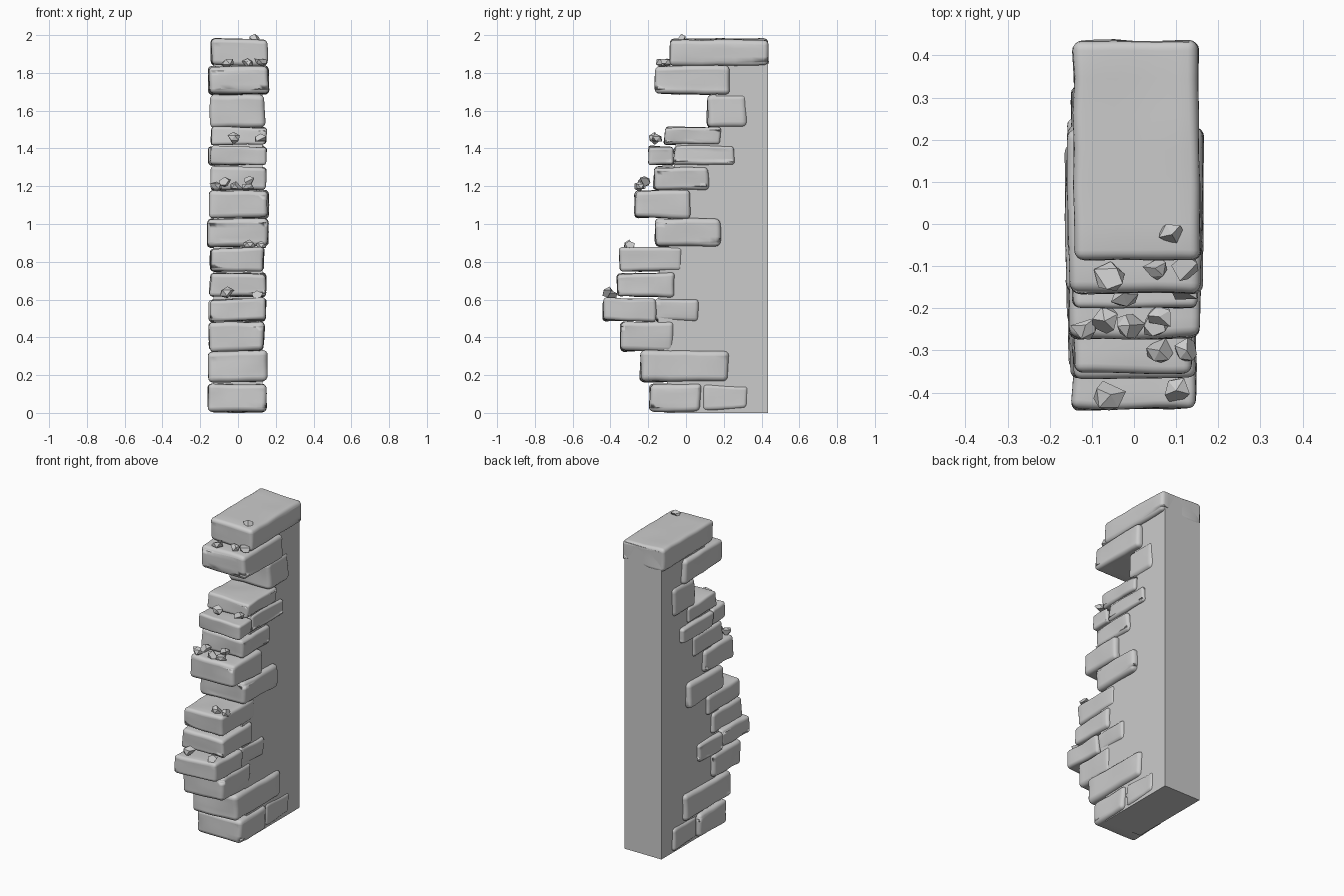
import bpy, bmesh, math, random
from mathutils import Vector, Matrix, noise

random.seed(7)
cube = bpy.data.objects.get("Cube")
if cube:
    bpy.data.objects.remove(cube, do_unlink=True)

stone = bpy.data.materials.new("grey stone")
stone.use_nodes = True
GREY = (0.6, 0.6, 0.6, 1)
stone.diffuse_color = GREY
stone.node_tree.nodes["Principled BSDF"].inputs["Base Color"].default_value = GREY


def finish(bm, name, smooth=False):
    bmesh.ops.recalc_face_normals(bm, faces=bm.faces)
    for f in bm.faces:
        f.smooth = smooth
    mesh = bpy.data.meshes.new(name)
    bm.to_mesh(mesh)
    bm.free()
    mesh.materials.append(stone)
    obj = bpy.data.objects.new(name, mesh)
    bpy.context.collection.objects.link(obj)
    return obj


def make_brick(name, y0, y1, z0, z1, half):
    """Worn block: gridded box, uneven corners, rounded edges, gentle lumps."""
    bm = bmesh.new()
    bmesh.ops.create_cube(bm, size=1)
    size = Vector((2 * half, y1 - y0, z1 - z0))
    centre = Vector((random.uniform(-0.006, 0.006), (y0 + y1) / 2, (z0 + z1) / 2))
    for v in bm.verts:
        v.co = Vector(a * b for a, b in zip(v.co, size))
        v.co -= Vector(math.copysign(random.uniform(0, 0.014), c) for c in v.co)
    bmesh.ops.subdivide_edges(bm, edges=bm.edges, cuts=5, use_grid_fill=True)
    rim = [e for e in bm.edges if e.calc_face_angle(0) > 0.8]
    bmesh.ops.bevel(bm, geom=rim, offset=0.026, segments=4, profile=0.5,
                    affect='EDGES', clamp_overlap=True)
    seed = Vector((random.random() * 50, 0, 0))
    for v in bm.verts:
        v.co += noise.noise_vector(v.co * 9 + seed) * 0.006
        v.co += centre
    finish(bm, name, True)


def make_chip(name, x, y, z, r):
    """Angular fragment: hull of a few random points."""
    bm = bmesh.new()
    bmesh.ops.create_icosphere(bm, subdivisions=1, radius=r)
    doomed = random.sample(list(bm.verts), 3)
    bmesh.ops.delete(bm, geom=doomed, context='VERTS')
    for v in bm.verts:
        v.co *= random.uniform(0.8, 1.2)
        v.co.z *= 0.8
    hull = bmesh.ops.convex_hull(bm, input=bm.verts)
    loose = [g for g in hull["geom_interior"] if isinstance(g, bmesh.types.BMVert)]
    bmesh.ops.delete(bm, geom=loose, context='VERTS')
    bmesh.ops.dissolve_limit(bm, angle_limit=0.45, verts=bm.verts, edges=bm.edges)
    turn = Matrix.Rotation(random.uniform(0, 6), 4, 'Z')
    bmesh.ops.transform(bm, matrix=Matrix.Translation((x, y, z)) @ turn, verts=bm.verts)
    finish(bm, name)


# Plain wall core with a ragged front edge hidden among the bricks
edge = [(-0.1, 0), (-0.1, 0.3), (-0.15, 0.4), (-0.14, 0.8), (-0.05, 0.95),
        (-0.08, 1.1), (-0.05, 1.48), (0.16, 1.5), (0.16, 1.7), (0, 1.74),
        (0, 1.9), (0.434, 1.965), (0.434, 0)]
bm = bmesh.new()
base = bm.faces.new([bm.verts.new((-0.13, y, z)) for y, z in edge])
side = bmesh.ops.extrude_face_region(bm, geom=[base])["geom"]
bmesh.ops.translate(bm, vec=(0.26, 0, 0),
                    verts=[g for g in side if isinstance(g, bmesh.types.BMVert)])
finish(bm, "wall_core")

# Bricks: back-to-front span, height span, half width
bricks = [
    (-0.2, 0.085, 0.005, 0.157, 0.162), (0.08, 0.33, 0.01, 0.155, 0.15),
    (-0.25, 0.23, 0.155, 0.333, 0.163), (-0.355, -0.06, 0.32, 0.485, 0.15),
    (-0.445, -0.16, 0.48, 0.61, 0.153), (-0.17, 0.077, 0.48, 0.61, 0.15),
    (-0.375, -0.06, 0.605, 0.745, 0.155), (-0.365, -0.012, 0.743, 0.88, 0.15),
    (-0.175, 0.195, 0.873, 1.033, 0.168), (-0.278, 0.028, 1.025, 1.182, 0.161),
    (-0.178, 0.128, 1.173, 1.308, 0.155), (-0.2, -0.062, 1.303, 1.418, 0.155),
    (-0.07, 0.255, 1.303, 1.418, 0.155), (-0.12, 0.188, 1.41, 1.517, 0.15),
    (0.108, 0.332, 1.505, 1.695, 0.148), (-0.17, 0.235, 1.68, 1.84, 0.166),
    (-0.088, 0.442, 1.83, 1.982, 0.153),
]
for i, b in enumerate(bricks):
    make_brick(f"brick_{i + 1}", *b)

# Loose chips resting on the ledges
chips = [
    (0.09, -0.025, 1.98, 0.03), (-0.06, -0.125, 1.86, 0.038),
    (0.05, -0.105, 1.85, 0.03), (0.125, -0.105, 1.86, 0.035),
    (-0.025, -0.165, 1.455, 0.038), (0.12, -0.16, 1.45, 0.036),
    (-0.115, -0.24, 1.2, 0.034), (-0.07, -0.23, 1.22, 0.038),
    (-0.01, -0.24, 1.2, 0.035), (0.06, -0.22, 1.23, 0.035),
    (0.05, -0.24, 1.2, 0.033), (0.06, -0.3, 0.89, 0.032),
    (0.125, -0.3, 0.885, 0.032), (-0.055, -0.405, 0.635, 0.042),
    (0.1, -0.395, 0.62, 0.034),
]
for i, c in enumerate(chips):
    make_chip(f"stone_chip_{i + 1}", *c)
